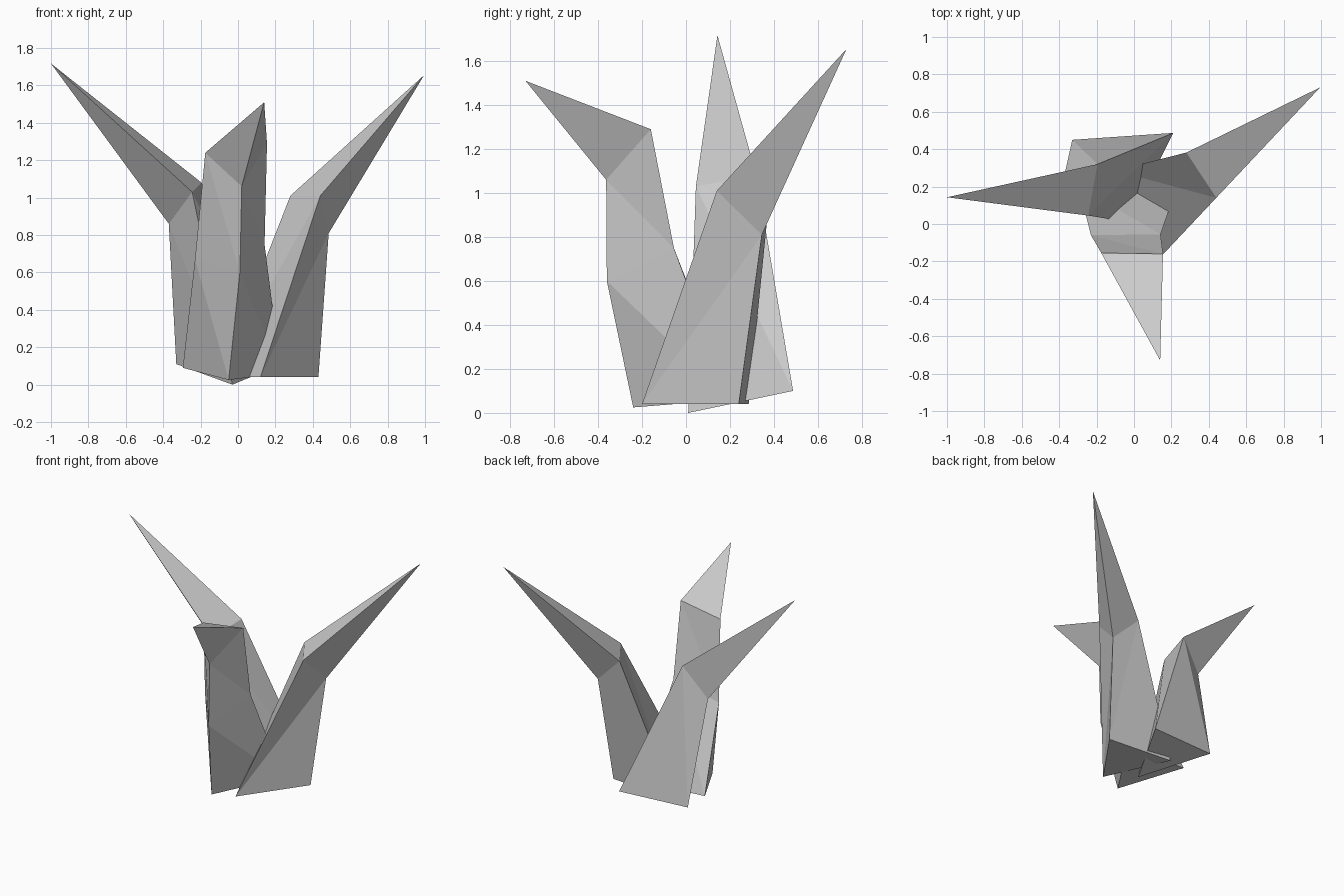
import bpy, bmesh

if "Cube" in bpy.data.objects:
    bpy.data.objects.remove(bpy.data.objects["Cube"])


def blade(name, rings, tip):
    """Three-sided folded blade: stacked triangular rings closed to a point."""
    bm = bmesh.new()
    loops = [[bm.verts.new(p) for p in ring] for ring in rings]
    bm.faces.new(loops[0])
    for low, up in zip(loops, loops[1:]):
        for i in range(3):
            j = (i + 1) % 3
            bm.faces.new((low[i], low[j], up[j]))
            bm.faces.new((low[i], up[j], up[i]))
    point = bm.verts.new(tip)
    for i in range(3):
        bm.faces.new((loops[-1][i], loops[-1][(i + 1) % 3], point))
    bmesh.ops.recalc_face_normals(bm, faces=bm.faces)
    mesh = bpy.data.meshes.new(name)
    bm.to_mesh(mesh)
    bm.free()
    obj = bpy.data.objects.new(name, mesh)
    bpy.context.collection.objects.link(obj)
    return obj


# Left blade, leaning towards -x
blade("left_blade",
      [[(-0.03, 0.01, 0.0), (-0.33, 0.45, 0.11), (0.21, 0.487, 0.10)],
       [(-0.245, 0.045, 1.03), (-0.37, 0.27, 0.86), (-0.195, 0.32, 1.08)]],
      (-1.0, 0.143, 1.717))

# Right blade, leaning towards +x and the back
blade("right_blade",
      [[(0.12, -0.20, 0.04), (0.43, 0.24, 0.04), (-0.10, 0.285, 0.04)],
       [(0.44, 0.14, 1.01), (0.485, 0.345, 0.81), (0.28, 0.382, 1.01)]],
      (0.995, 0.73, 1.655))

# Front blade, with an extra bend at mid height
blade("front_blade",
      [[(-0.05, -0.24, 0.025), (-0.295, 0.20, 0.09), (0.23, 0.20, 0.06)],
       [(0.01, -0.36, 0.60), (-0.23, -0.06, 0.67), (0.142, -0.055, 0.75)],
       [(0.02, -0.363, 1.06), (-0.175, -0.155, 1.24), (0.155, -0.16, 1.29)]],
      (0.14, -0.73, 1.51))
